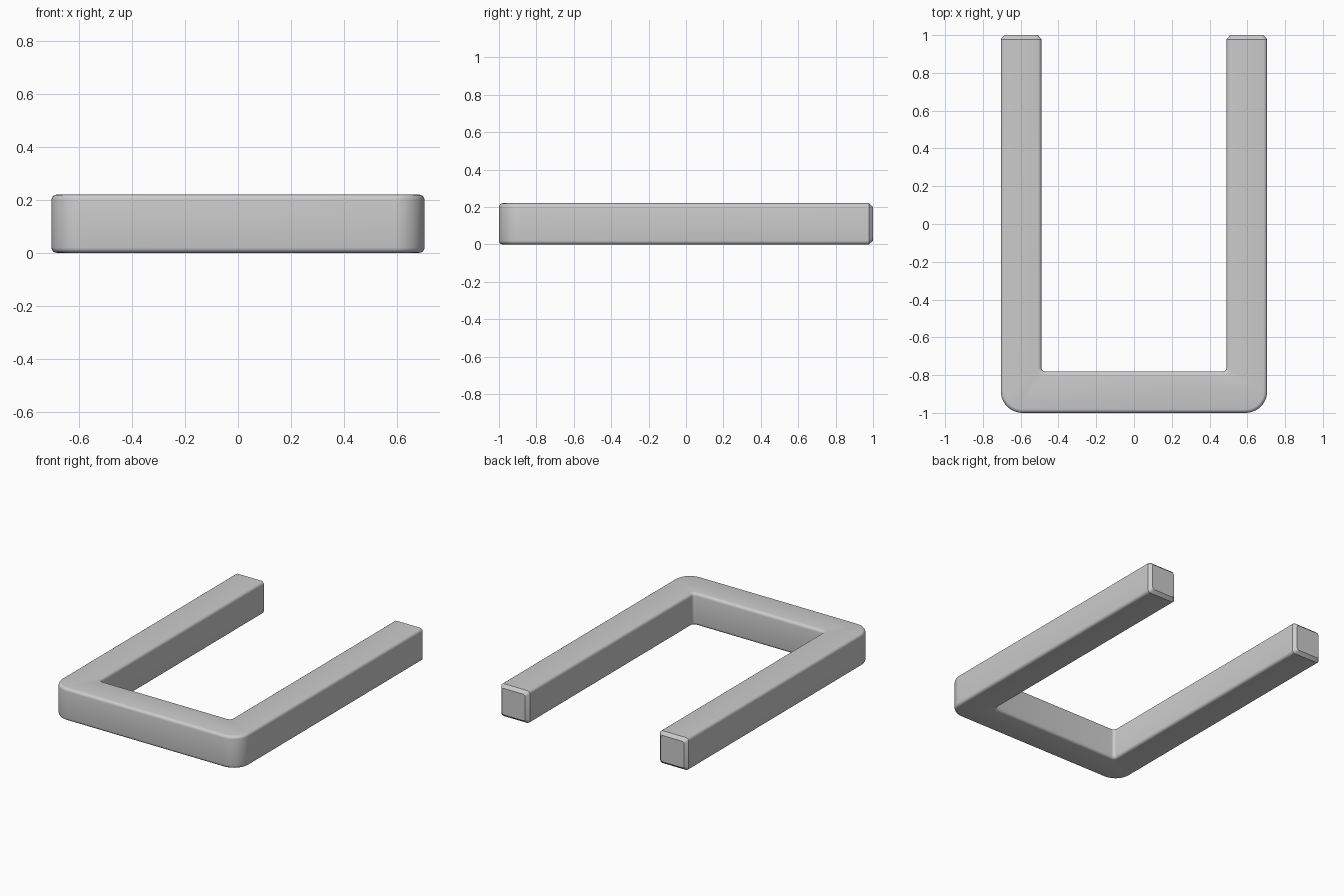
import bpy, bmesh, math
from mathutils import Vector

if "Cube" in bpy.data.objects:
    bpy.data.objects.remove(bpy.data.objects["Cube"], do_unlink=True)

HALF_W, INNER_W = 0.705, 0.49
FRONT, INNER_Y, TIP, END = -1.0, -0.78, 0.978, 1.0
HEIGHT, ROUND = 0.22, 0.02


def arc(cx, cy, radius, start, stop, steps):
    """Points along a circular arc, angles in degrees."""
    angles = [math.radians(start + (stop - start) * i / steps) for i in range(steps + 1)]
    return [(cx + radius * math.cos(a), cy + radius * math.sin(a)) for a in angles]


# Half outline of the U: inner corner, tip, outer corner
r_out, r_in = 0.115, 0.02
half = arc(INNER_W - r_in, INNER_Y + r_in, r_in, -90, 0, 6)
half += [(INNER_W, TIP), (HALF_W, TIP)]
half += arc(HALF_W - r_out, FRONT + r_out, r_out, 0, -90, 12)
outline = half + [(-x, y) for x, y in reversed(half)]

# Extrude the outline to full height
bm = bmesh.new()
base = bm.faces.new([bm.verts.new((x, y, 0)) for x, y in outline])
raised = bmesh.ops.extrude_face_region(bm, geom=[base])["geom"]
bmesh.ops.translate(bm, vec=(0, 0, HEIGHT),
                    verts=[v for v in raised if isinstance(v, bmesh.types.BMVert)])
bmesh.ops.recalc_face_normals(bm, faces=bm.faces)

# Round the long top and bottom rims
rims = [e for e in bm.edges
        if abs(e.verts[0].co.z - e.verts[1].co.z) < 1e-5
        and min(v.co.y for v in e.verts) < TIP - 1e-4]
bmesh.ops.bevel(bm, geom=rims, offset=ROUND, offset_type='OFFSET',
                segments=4, profile=0.5, affect='EDGES')

# Taper each arm end into a flat chamfered tip
bm.normal_update()
ends = [f for f in bm.faces if f.normal.y > 0.99 and f.calc_center_median().y > TIP - 1e-3]
for end in ends:
    side = math.copysign((HALF_W + INNER_W) / 2, end.calc_center_median().x)
    tip = bmesh.ops.extrude_discrete_faces(bm, faces=[end])["faces"][0]
    shrink = 1 - 2 * ROUND / HEIGHT
    for v in tip.verts:
        v.co = Vector((side + (v.co.x - side) * shrink, END,
                       HEIGHT / 2 + (v.co.z - HEIGHT / 2) * shrink))

bmesh.ops.remove_doubles(bm, verts=bm.verts, dist=1e-5)
bmesh.ops.recalc_face_normals(bm, faces=bm.faces)
mesh = bpy.data.meshes.new("u_frame")
bm.to_mesh(mesh)
bm.free()

frame = bpy.data.objects.new("u_frame", mesh)
bpy.context.collection.objects.link(frame)
bpy.context.view_layer.objects.active = frame
frame.select_set(True)
bpy.ops.object.shade_smooth_by_angle(angle=math.radians(30))
